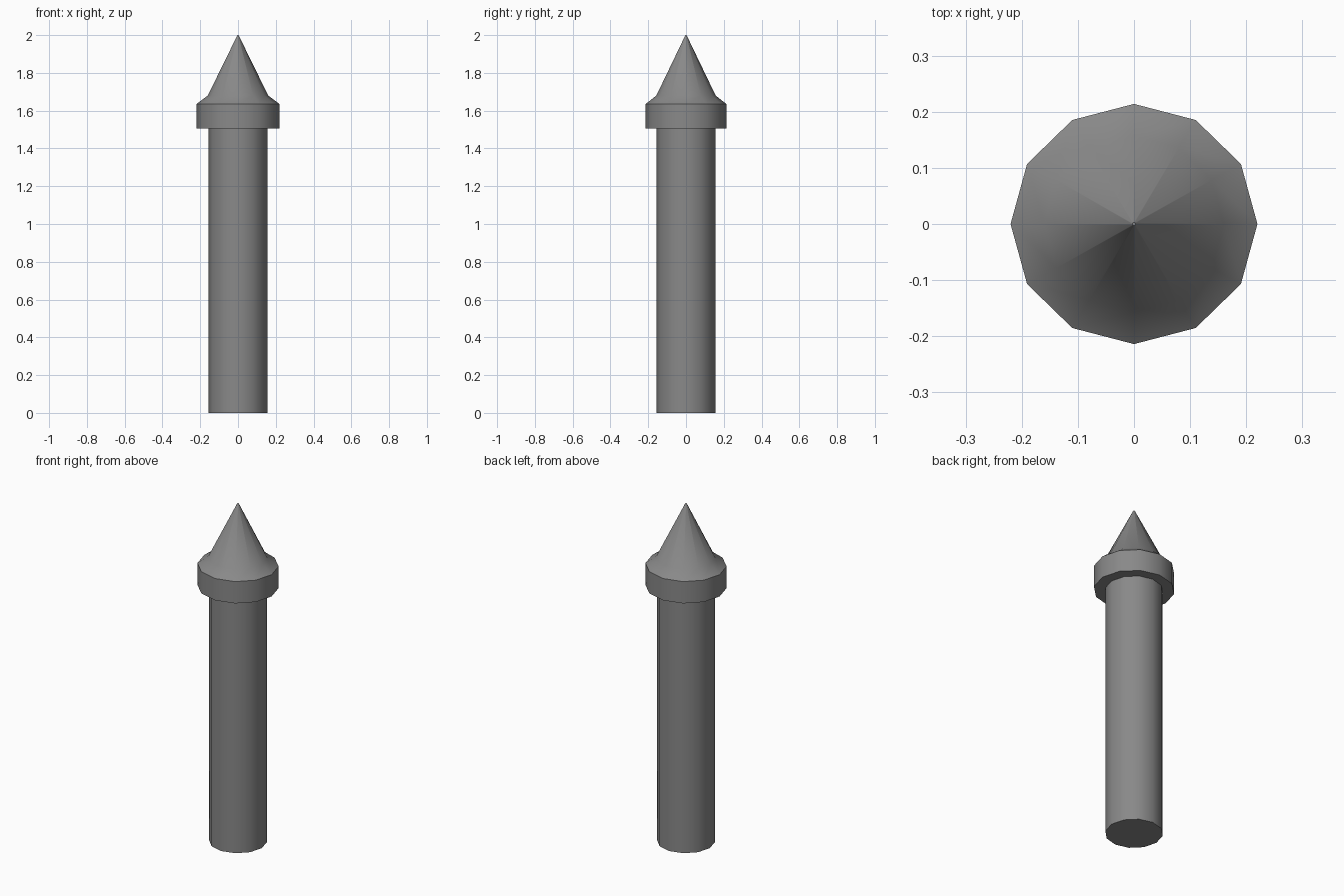
import bpy, bmesh, math

if "Cube" in bpy.data.objects:
    bpy.data.objects.remove(bpy.data.objects["Cube"])

SIDES = 12
# profile rings: (x radius, y radius, z)
RINGS = [
    (0.156, 0.156, 0.0),     # shaft foot
    (0.156, 0.156, 1.506),   # shaft top
    (0.22, 0.214, 1.506),    # collar underside
    (0.22, 0.214, 1.635),    # collar top
    (0.16, 0.157, 1.68),     # flare into the spike
    (0.003, 0.003, 2.0),     # spike tip
]

bm = bmesh.new()
loops = []
for rx, ry, z in RINGS:
    loops.append([bm.verts.new((rx * math.cos(math.tau * i / SIDES),
                                ry * math.sin(math.tau * i / SIDES), z))
                  for i in range(SIDES)])

# walls between rings
for a, b in zip(loops, loops[1:]):
    for i in range(SIDES):
        j = (i + 1) % SIDES
        bm.faces.new((a[i], a[j], b[j], b[i]))

# closed tip and foot
bm.faces.new(loops[-1])
bm.faces.new(loops[0][::-1])
bmesh.ops.recalc_face_normals(bm, faces=bm.faces)

mesh = bpy.data.meshes.new("pointed_post")
bm.to_mesh(mesh)
bm.free()
post = bpy.data.objects.new("pointed_post", mesh)
bpy.context.collection.objects.link(post)

# dark iron grey
iron = bpy.data.materials.new("dark_iron")
iron.diffuse_color = (0.25, 0.25, 0.25, 1)
iron.use_nodes = True
iron.node_tree.nodes["Principled BSDF"].inputs["Base Color"].default_value = iron.diffuse_color
mesh.materials.append(iron)

bpy.context.view_layer.objects.active = post
post.select_set(True)
bpy.ops.object.shade_smooth_by_angle(angle=math.radians(40))
